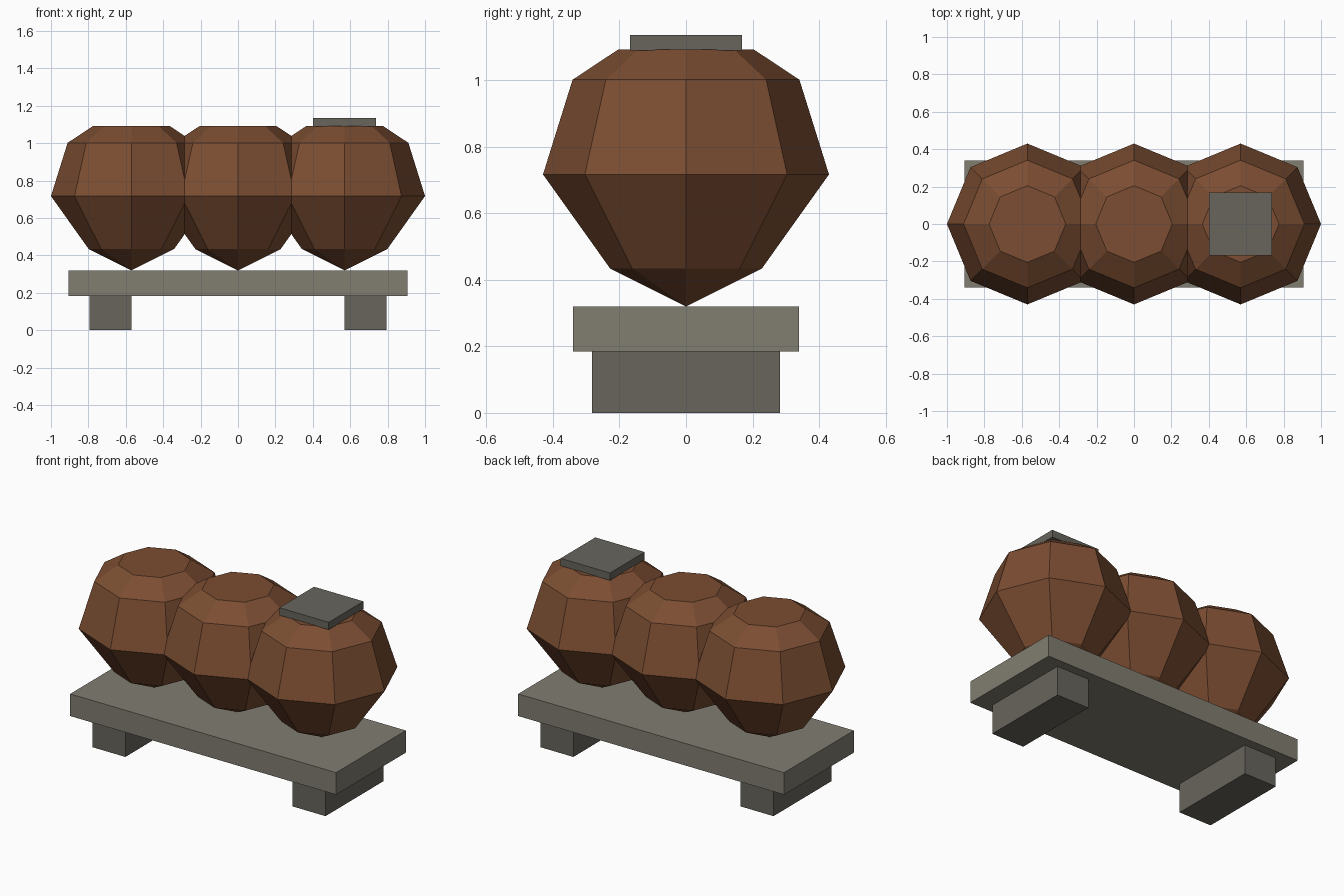
import bpy, bmesh
from math import cos, sin, pi

if "Cube" in bpy.data.objects:
    bpy.data.objects.remove(bpy.data.objects["Cube"])


def material(name, rgb):
    m = bpy.data.materials.new(name)
    m.diffuse_color = (*rgb, 1)
    m.use_nodes = True
    m.node_tree.nodes["Principled BSDF"].inputs["Base Color"].default_value = m.diffuse_color
    return m


CLAY = material("brown_clay", (0.20, 0.075, 0.032))
STONE = material("light_stone", (0.22, 0.205, 0.165))
DARK = material("dark_stone", (0.14, 0.13, 0.11))


def finish(name, bm, mat):
    bmesh.ops.recalc_face_normals(bm, faces=bm.faces)
    mesh = bpy.data.meshes.new(name)
    bm.to_mesh(mesh)
    bm.free()
    mesh.materials.append(mat)
    obj = bpy.data.objects.new(name, mesh)
    bpy.context.collection.objects.link(obj)
    return obj


def box(name, x, y, z, mat):
    """Box from (min, max) pairs on each axis."""
    bm = bmesh.new()
    bmesh.ops.create_cube(bm, size=1)
    for v in bm.verts:
        v.co = [lo + (c + 0.5) * (hi - lo) for c, (lo, hi) in zip(v.co, (x, y, z))]
    return finish(name, bm, mat)


def jar(name, cx, rings, tip_z, sides=8):
    """Faceted body: pointed foot, stacked rings, flat top."""
    bm = bmesh.new()
    loops = [[bm.verts.new((r * cos(2 * pi * i / sides), r * sin(2 * pi * i / sides), z))
              for i in range(sides)] for r, z in rings]
    tip = bm.verts.new((0, 0, tip_z))
    for i in range(sides):
        j = (i + 1) % sides
        bm.faces.new((tip, loops[0][j], loops[0][i]))
        for a, b in zip(loops, loops[1:]):
            bm.faces.new((a[i], a[j], b[j], b[i]))
    bm.faces.new(loops[-1])
    obj = finish(name, bm, CLAY)
    obj.location.x = cx
    return obj


# Stand: slab on two cross feet
box("slab", (-0.907, 0.907), (-0.34, 0.34), (0.184, 0.32), STONE)
box("left_foot", (-0.795, -0.57), (-0.283, 0.283), (0, 0.184), DARK)
box("right_foot", (0.57, 0.795), (-0.283, 0.283), (0, 0.184), DARK)

# Row of three overlapping jars
PROFILE = [(0.228, 0.434), (0.43, 0.717), (0.341, 1.002), (0.205, 1.092)]
for name, cx in (("left_jar", -0.57), ("middle_jar", 0), ("right_jar", 0.57)):
    jar(name, cx, PROFILE, 0.32)

# Square lid on the right jar
box("lid", (0.40, 0.737), (-0.169, 0.169), (1.09, 1.136), DARK)
